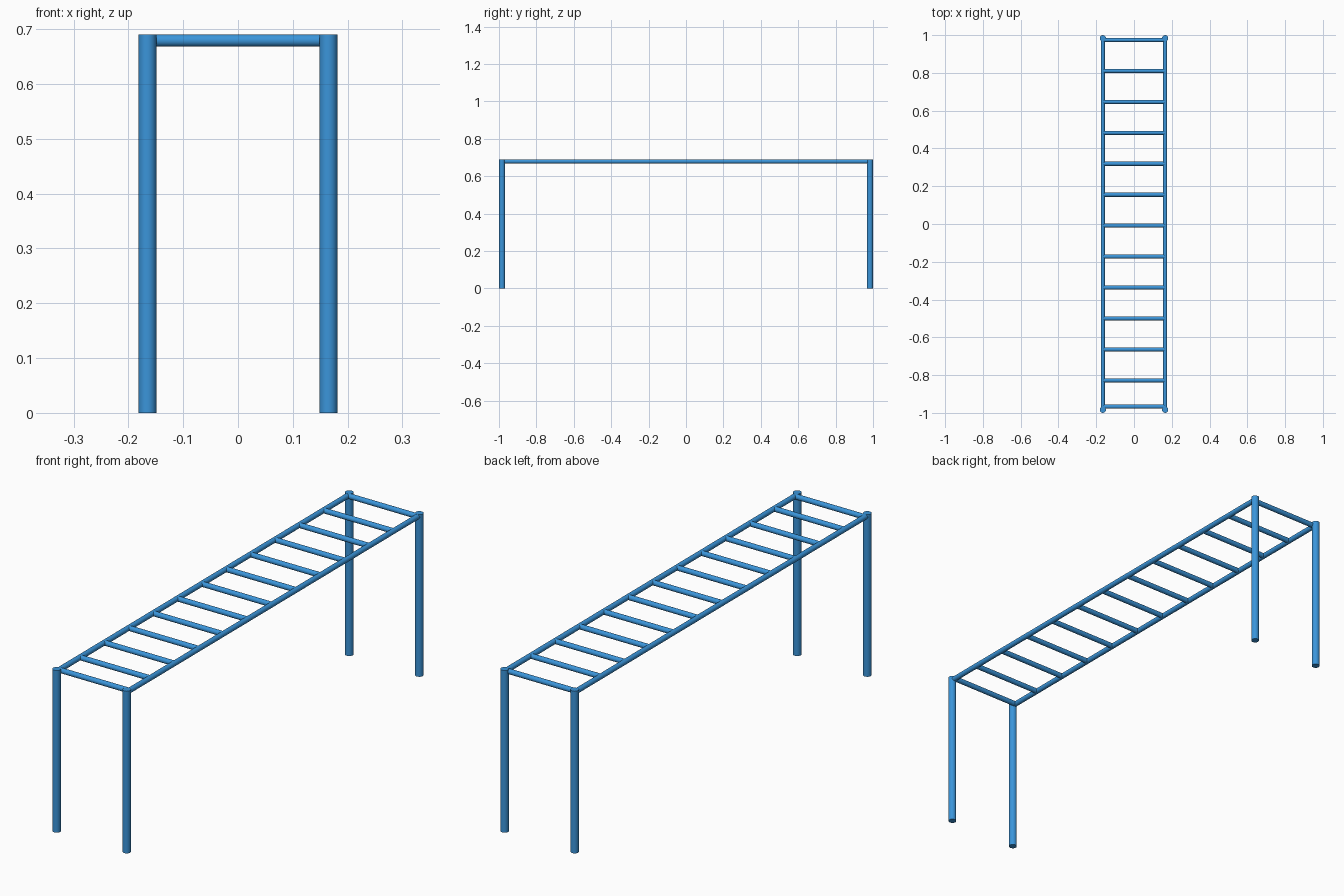
import bpy
from mathutils import Vector

if "Cube" in bpy.data.objects:
    bpy.data.objects.remove(bpy.data.objects["Cube"])

HEIGHT = 0.69
LEG_R, BAR_R = 0.0163, 0.011
HALF_X, HALF_Y = 0.165, 1 - LEG_R
BAR_Z = HEIGHT - BAR_R

blue = bpy.data.materials.new("blue_paint")
blue.diffuse_color = (0.043, 0.3, 0.7, 1)
blue.use_nodes = True
blue.node_tree.nodes["Principled BSDF"].inputs["Base Color"].default_value = blue.diffuse_color


def tube(name, start, end, radius):
    """Capped round tube between two points."""
    start, end = Vector(start), Vector(end)
    axis = end - start
    bpy.ops.mesh.primitive_cylinder_add(
        vertices=32, radius=radius, depth=axis.length,
        location=(start + end) / 2,
        rotation=axis.to_track_quat('Z', 'Y').to_euler())
    obj = bpy.context.object
    obj.name = name
    obj.data.materials.append(blue)
    bpy.ops.object.shade_smooth_by_angle()
    return obj


# Corner legs and the two long side rails
for side, x in (("left", -HALF_X), ("right", HALF_X)):
    for end, y in (("front", -HALF_Y), ("back", HALF_Y)):
        tube(f"{end}_{side}_leg", (x, y, 0), (x, y, HEIGHT), LEG_R)
    tube(f"{side}_rail", (x, -HALF_Y, BAR_Z), (x, HALF_Y, BAR_Z), BAR_R)

# Rungs: evenly spaced from the back, with a closer one at the front
rung_ys = [0.974 - 0.1638 * i for i in range(12)] + [-0.967]
for i, y in enumerate(rung_ys):
    tube(f"rung_{i + 1}", (-HALF_X, y, BAR_Z), (HALF_X, y, BAR_Z), BAR_R)
